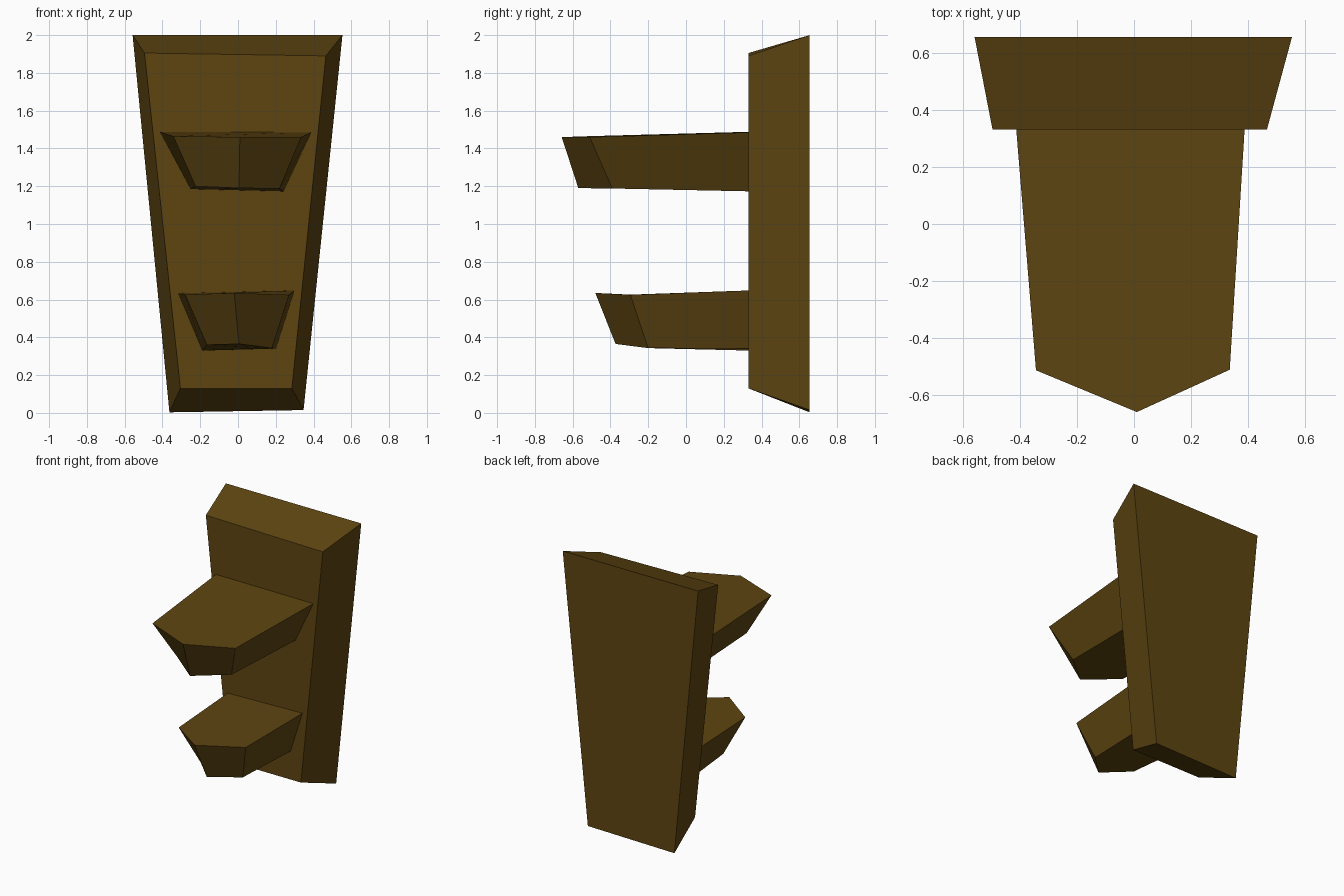
import bpy
import bmesh

cube = bpy.data.objects.get("Cube")
if cube:
    bpy.data.objects.remove(cube, do_unlink=True)

wood = bpy.data.materials.new("dark_brown_wood")
wood.use_nodes = True
color = (0.112, 0.060, 0.0055, 1.0)
wood.diffuse_color = color
bsdf = wood.node_tree.nodes["Principled BSDF"]
bsdf.inputs["Base Color"].default_value = color
bsdf.inputs["Roughness"].default_value = 0.9


def loft(name, ring_a, ring_b):
    """Closed flat-faced solid between two matching outlines."""
    bm = bmesh.new()
    a = [bm.verts.new(p) for p in ring_a]
    b = [bm.verts.new(p) for p in ring_b]
    bm.faces.new(a)
    bm.faces.new(b[::-1])
    for i in range(len(a)):
        j = (i + 1) % len(a)
        bm.faces.new((a[j], a[i], b[i], b[j]))
    bmesh.ops.recalc_face_normals(bm, faces=bm.faces)
    mesh = bpy.data.meshes.new(name)
    bm.to_mesh(mesh)
    bm.free()
    mesh.materials.append(wood)
    obj = bpy.data.objects.new(name, mesh)
    bpy.context.collection.objects.link(obj)
    return obj


# Tapered backboard with sloping edges
FRONT, BACK = 0.33, 0.655
front_outline = [(-0.305, 0.13), (0.285, 0.13), (0.465, 1.89), (-0.495, 1.905)]
back_outline = [(-0.363, 0.003), (0.347, 0.015), (0.553, 2.0), (-0.558, 2.0)]
loft("backboard",
     [(x, FRONT, z) for x, z in front_outline],
     [(x, BACK, z) for x, z in back_outline])

# Pointed shelves: back right, front right, tip, front left, back left
loft("upper_shelf",
     [(-0.412, FRONT, 1.488), (-0.343, -0.512, 1.465), (0.01, -0.658, 1.46),
      (0.335, -0.51, 1.46), (0.387, FRONT, 1.485)],
     [(-0.25, FRONT, 1.185), (-0.225, -0.39, 1.2), (0.005, -0.57, 1.19),
      (0.22, -0.39, 1.188), (0.24, FRONT, 1.173)])
loft("lower_shelf",
     [(-0.316, FRONT, 0.633), (-0.28, -0.295, 0.626), (-0.02, -0.48, 0.635),
      (0.27, -0.295, 0.625), (0.298, FRONT, 0.648)],
     [(-0.188, FRONT, 0.33), (-0.165, -0.2, 0.36), (0.005, -0.373, 0.365),
      (0.18, -0.2, 0.343), (0.2, FRONT, 0.34)])
